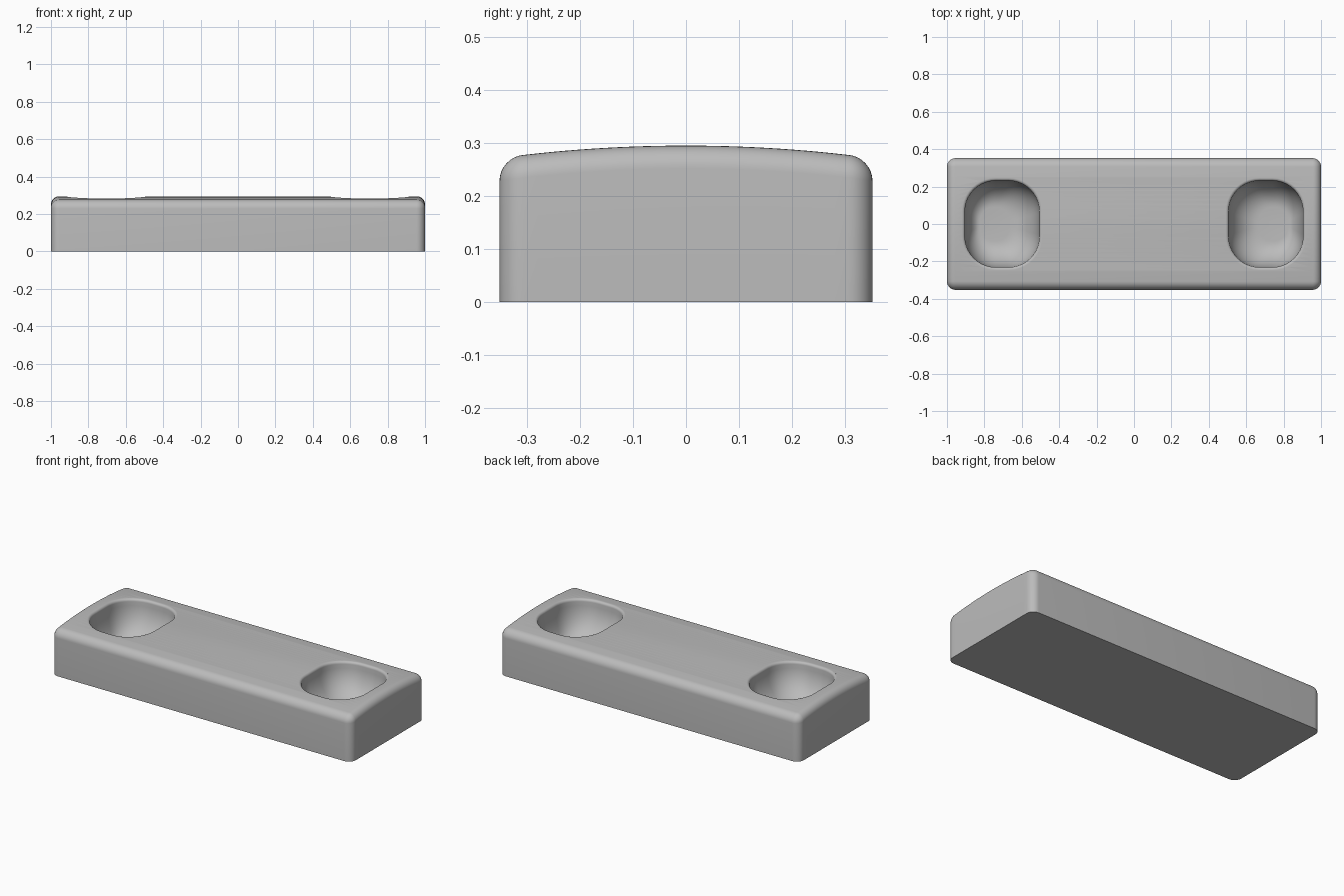
import bpy, bmesh, math

if "Cube" in bpy.data.objects:
    bpy.data.objects.remove(bpy.data.objects["Cube"])

HX, HY, TOP, ARC_R = 1.0, 0.352, 0.295, 2.67
FILLET = 0.043


def crown(y):
    """Height of the gently arched top."""
    return TOP - (ARC_R - math.sqrt(ARC_R ** 2 - y * y))


def rounded_rect(hx, hy, r, arc=8, side=24):
    """Outline symmetric in x: right half bottom to top, then left half back."""
    low = [(hx - r + r * math.sin(a), -hy + r - r * math.cos(a))
           for a in (math.pi / 2 * i / arc for i in range(arc + 1))]
    mid = [(hx, (hy - r) * (2 * i / side - 1)) for i in range(1, side)]
    right = low + mid + [(x, -y) for x, y in reversed(low)]
    return right + [(-x, y) for x, y in reversed(right)]


def loft(name, rings, mat):
    """Skin a stack of matching rings and close both ends with cross strips."""
    bm = bmesh.new()
    rows = [[bm.verts.new(p) for p in ring] for ring in rings]
    n = len(rows[0])
    for a, b in zip(rows, rows[1:]):
        for i in range(n):
            j = (i + 1) % n
            bm.faces.new((a[i], a[j], b[j], b[i]))
    for row in (rows[0], rows[-1]):
        for i in range(n // 2 - 1):
            bm.faces.new((row[i], row[i + 1], row[n - 2 - i], row[n - 1 - i]))
    bmesh.ops.recalc_face_normals(bm, faces=bm.faces)
    mesh = bpy.data.meshes.new(name)
    bm.to_mesh(mesh)
    bm.free()
    mesh.materials.append(mat)
    ob = bpy.data.objects.new(name, mesh)
    bpy.context.collection.objects.link(ob)
    return ob


grey = bpy.data.materials.new("light grey")
grey.diffuse_color = (0.5, 0.5, 0.5, 1)
grey.use_nodes = True
grey.node_tree.nodes["Principled BSDF"].inputs["Base Color"].default_value = grey.diffuse_color

# Block with rounded corners, filleted top edge and arched top
rings = [[(x, y, 0) for x, y in rounded_rect(HX, HY, 0.046)]]
for k in range(9):
    a = math.pi / 2 * k / 8
    d = FILLET * (1 - math.cos(a))
    rings.append([(x, y, crown(y) - FILLET * (1 - math.sin(a)))
                  for x, y in rounded_rect(HX - d, HY - d, 0.046 - d)])
block = loft("block", rings, grey)


# Tapered pocket cutters: rounded rim, sloping walls, small floor set outward
def pocket_ring(cx, hx, hy, r, drop, floor_mix):
    return [(cx + x, y, (crown(y) - drop) * (1 - floor_mix) + FLOOR * floor_mix)
            for x, y in rounded_rect(hx, hy, r, 10, 12)]


FLOOR = 0.085
for side, label in ((1, "right"), (-1, "left")):
    rings = [pocket_ring(side * 0.705, 0.215, 0.247, 0.18, -0.05, 0)]
    for k in range(6):                      # rolled rim
        a = math.pi / 2 * k / 5
        g = 0.016 * (1 - math.sin(a))
        rings.append(pocket_ring(side * 0.705, 0.199 + g, 0.231 + g,
                                 0.164 + g, 0.016 * (1 - math.cos(a)), 0))
    for k in range(1, 13):                  # walls easing into the floor
        a = math.pi / 2 * k / 12
        s, f = 1 - math.cos(a), math.sin(a)
        rings.append(pocket_ring(side * (0.705 + 0.04 * s), 0.199 - 0.12 * s,
                                 0.231 - 0.14 * s, 0.164 - 0.09 * s, 0.016, f))
    cutter = loft(label + "_pocket_cutter", rings, grey)
    cutter.hide_render = True
    cutter.hide_set(True)
    cut = block.modifiers.new(label + "_pocket", 'BOOLEAN')
    cut.operation, cut.solver, cut.object = 'DIFFERENCE', 'EXACT', cutter

# Bake the pockets in, then smooth the shading
bpy.context.view_layer.update()
baked = bpy.data.meshes.new_from_object(
    block.evaluated_get(bpy.context.evaluated_depsgraph_get()))
block.modifiers.clear()
block.data = baked
for ob in [o for o in bpy.data.objects if o != block]:
    bpy.data.objects.remove(ob)
bpy.context.view_layer.objects.active = block
block.select_set(True)
bpy.ops.object.shade_smooth_by_angle(angle=math.radians(35))
